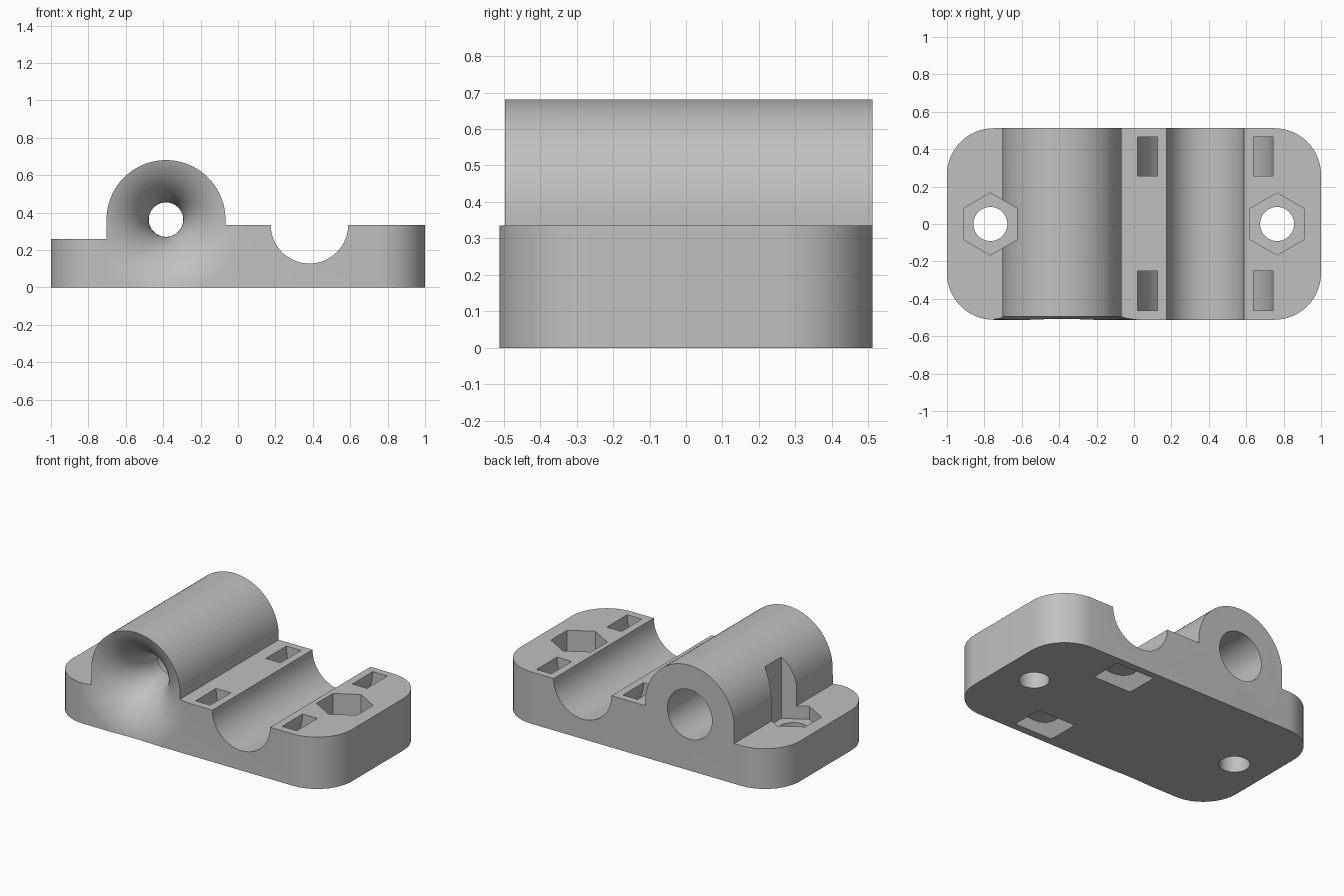
import bpy
import math
from math import pi, sin, cos
from mathutils import Matrix

cube = bpy.data.objects.get("Cube")
if cube:
    bpy.data.objects.remove(cube)

HALF_Y = 0.512
TUBE_X, TUBE_Z, TUBE_R = -0.385, 0.363, 0.318
GROOVE_X, GROOVE_R, DECK_Z = 0.382, 0.207, 0.335
LOW_Z = 0.26
NUT_FLOOR = 0.175

grey = bpy.data.materials.new("light_grey_plastic")
grey.use_nodes = True
grey.diffuse_color = (0.53, 0.53, 0.53, 1)
grey.node_tree.nodes["Principled BSDF"].inputs["Base Color"].default_value = (0.53, 0.53, 0.53, 1)


def arc(cx, cy, r, a0, a1, n):
    """Points along an arc, angles in degrees."""
    return [(cx + r * cos(math.radians(a0 + (a1 - a0) * i / n)),
             cy + r * sin(math.radians(a0 + (a1 - a0) * i / n))) for i in range(n + 1)]


def make_object(name, verts, faces):
    mesh = bpy.data.meshes.new(name)
    mesh.from_pydata(verts, [], faces)
    obj = bpy.data.objects.new(name, mesh)
    bpy.context.collection.objects.link(obj)
    return obj


def prism(name, outline, lo, hi, axis="z"):
    """Extrude a counter-clockwise outline along z, or an x-z outline along y."""
    n = len(outline)
    if axis == "z":
        verts = [(a, b, h) for h in (lo, hi) for a, b in outline]
    else:
        verts = [(a, h, b) for h in (hi, lo) for a, b in outline]
    faces = [list(range(n))[::-1], list(range(n, 2 * n))]
    faces += [(i, (i + 1) % n, n + (i + 1) % n, n + i) for i in range(n)]
    return make_object(name, verts, faces)


def lathe(name, profile, centre, n=96):
    """Revolve (radius, y) points around the y axis, with flat end caps."""
    verts = [(centre[0] + r * cos(2 * pi * i / n), y, centre[1] + r * sin(2 * pi * i / n))
             for r, y in profile for i in range(n)]
    faces = [list(range(n)), list(range((len(profile) - 1) * n, len(profile) * n))[::-1]]
    for k in range(len(profile) - 1):
        for i in range(n):
            j = (i + 1) % n
            faces.append((k * n + j, k * n + i, (k + 1) * n + i, (k + 1) * n + j))
    return make_object(name, verts, faces)


def boolean(target, cutter, operation):
    cutter.hide_render = True
    mod = target.modifiers.new(cutter.name, "BOOLEAN")
    mod.operation = operation
    mod.solver = "EXACT"
    mod.object = cutter
    bpy.context.view_layer.objects.active = target
    bpy.ops.object.modifier_apply(modifier=mod.name)
    bpy.data.objects.remove(cutter)


# Body: side profile with the arched tube housing and the open rod groove
profile = [(-1.1, 0), (1.1, 0), (1.1, DECK_Z)]
profile += arc(GROOVE_X, DECK_Z, GROOVE_R, 0, -180, 40)
profile += [(TUBE_X + TUBE_R, DECK_Z)]
profile += arc(TUBE_X, TUBE_Z, TUBE_R, 0, 180, 48)
profile += [(TUBE_X - TUBE_R, LOW_Z), (-1.1, LOW_Z)]
body = prism("mount_body", profile, -0.7, 0.7, "y")

# Rounded footprint
R = 0.25
footprint = []
for sx, sy, a in ((1, 1, 0), (-1, 1, 90), (-1, -1, 180), (1, -1, 270)):
    footprint += arc(sx * (1 - R), sy * (HALF_Y - R), R, a, a + 90, 16)
boolean(body, prism("footprint", footprint, -0.2, 1), "INTERSECT")

# Flared mouth at the front, narrow throat, wider bore from the back
FLARE, THROAT, STEP_Y = 0.33, 0.092, -0.14
front = -HALF_Y - 0.0007
bore = [(THROAT + FLARE, -0.6)]
bore += arc(THROAT + FLARE, front + FLARE, FLARE, 270, 180, 28)
bore += [(THROAT, STEP_Y), (0.16, STEP_Y), (0.16, 0.6)]
boolean(body, lathe("bore", bore, (TUBE_X, TUBE_Z)), "DIFFERENCE")

# Curved tie channels that wrap under the groove
ring = arc(GROOVE_X, DECK_Z, 0.362, -180, 0, 40)
ring += [(GROOVE_X + 0.362, 0.5), (GROOVE_X + 0.257, 0.5)]
ring += arc(GROOVE_X, DECK_Z, 0.257, 0, -180, 40)
ring += [(GROOVE_X - 0.257, 0.5), (GROOVE_X - 0.362, 0.5)]
for y in (-0.357, 0.361):
    boolean(body, prism("tie_channel", ring, y - 0.105, y + 0.105, "y"), "DIFFERENCE")

# Screw holes with hexagonal nut pockets
for x in (-0.768, 0.765):
    hexagon = arc(x, 0, 0.166, 30, 330, 5)
    boolean(body, prism("nut_pocket", hexagon, NUT_FLOOR, 1), "DIFFERENCE")
    circle = arc(x, 0, 0.091, 0, 360, 40)[:-1]
    boolean(body, prism("screw_hole", circle, -0.2, 1), "DIFFERENCE")

# Finish
body.data.materials.clear()
body.data.materials.append(grey)
bpy.ops.object.select_all(action="DESELECT")
body.select_set(True)
bpy.context.view_layer.objects.active = body
bpy.ops.object.shade_smooth_by_angle(angle=math.radians(30))
